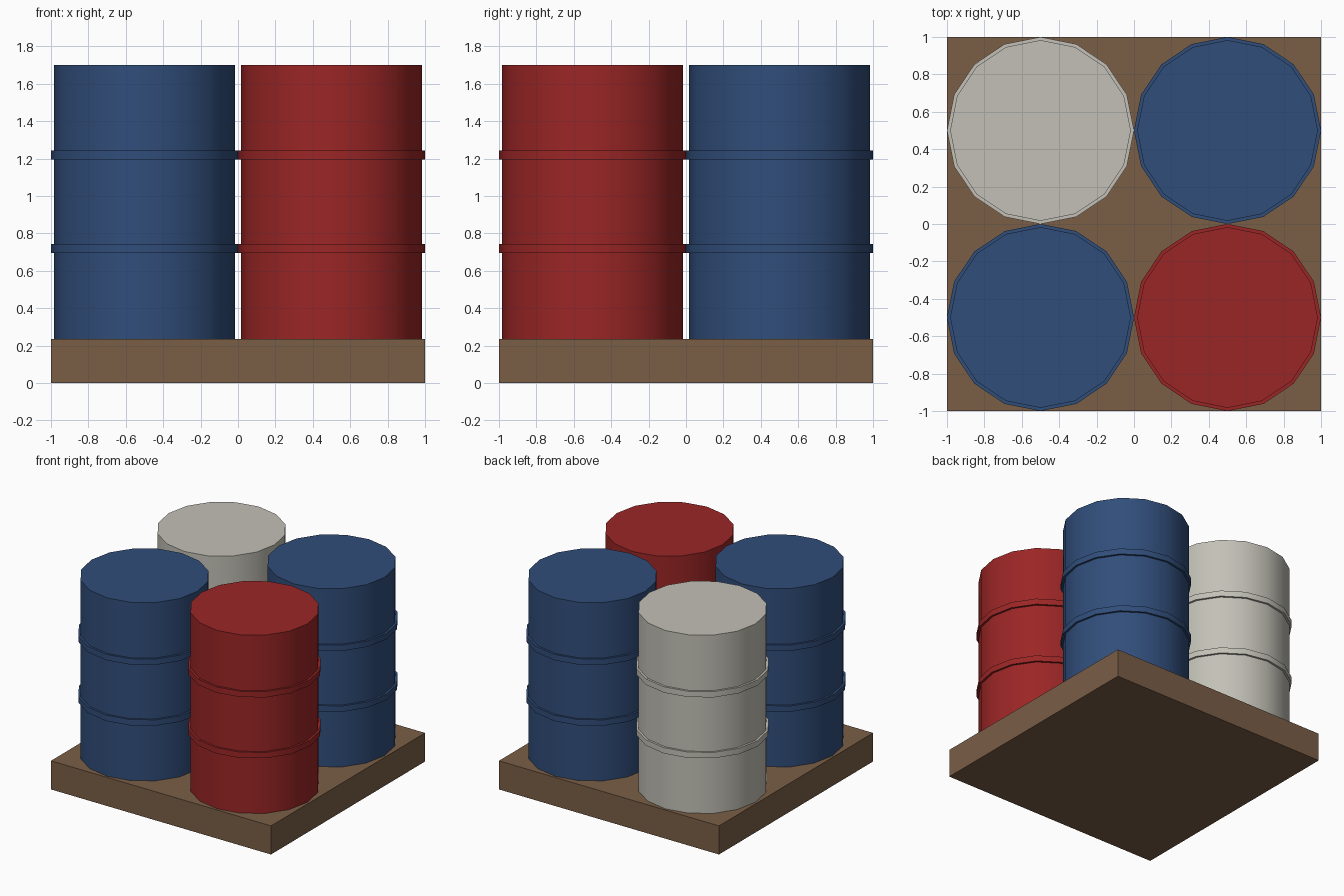
import bpy
from math import radians

if "Cube" in bpy.data.objects:
    bpy.data.objects.remove(bpy.data.objects["Cube"], do_unlink=True)


def material(name, rgb):
    mat = bpy.data.materials.new(name)
    mat.use_nodes = True
    color = (*rgb, 1)
    mat.diffuse_color = color
    mat.node_tree.nodes["Principled BSDF"].inputs["Base Color"].default_value = color
    return mat


wood = material("brown wood", (0.195, 0.112, 0.062))
blue = material("blue paint", (0.03, 0.075, 0.195))
red = material("red paint", (0.33, 0.019, 0.019))
grey = material("pale grey paint", (0.54, 0.53, 0.47))

BASE_TOP = 0.235
BARREL_TOP = 1.7
SIDES = 16


def cylinder(name, x, y, bottom, top, radius, mat):
    # The quarter turn keeps a corner of the prism on each axis
    bpy.ops.mesh.primitive_cylinder_add(
        vertices=SIDES, radius=radius, depth=top - bottom,
        location=(x, y, (bottom + top) / 2), rotation=(0, 0, radians(90)))
    obj = bpy.context.object
    obj.name = name
    obj.data.materials.append(mat)
    bpy.ops.object.shade_smooth_by_angle(angle=radians(30))
    return obj


def barrel(name, x, y, mat):
    body = cylinder(name + "_barrel", x, y, BASE_TOP, BARREL_TOP, 0.483, mat)
    for label, z in (("lower", 0.72), ("upper", 1.22)):
        hoop = cylinder(f"{name}_{label}_hoop", x, y, z - 0.024, z + 0.024, 0.5, mat)
        hoop.parent = body
        hoop.matrix_parent_inverse = body.matrix_world.inverted()


# Pallet slab
bpy.ops.mesh.primitive_cube_add(size=1, location=(0, 0, BASE_TOP / 2))
pallet = bpy.context.object
pallet.name = "pallet"
pallet.scale = (2, 2, BASE_TOP)
bpy.ops.object.transform_apply(location=False, rotation=False, scale=True)
pallet.data.materials.append(wood)

# Four hooped barrels, one per corner
barrel("front_right", -0.5, -0.5, blue)
barrel("front_left", 0.5, -0.5, red)
barrel("back_right", -0.5, 0.5, grey)
barrel("back_left", 0.5, 0.5, blue)
